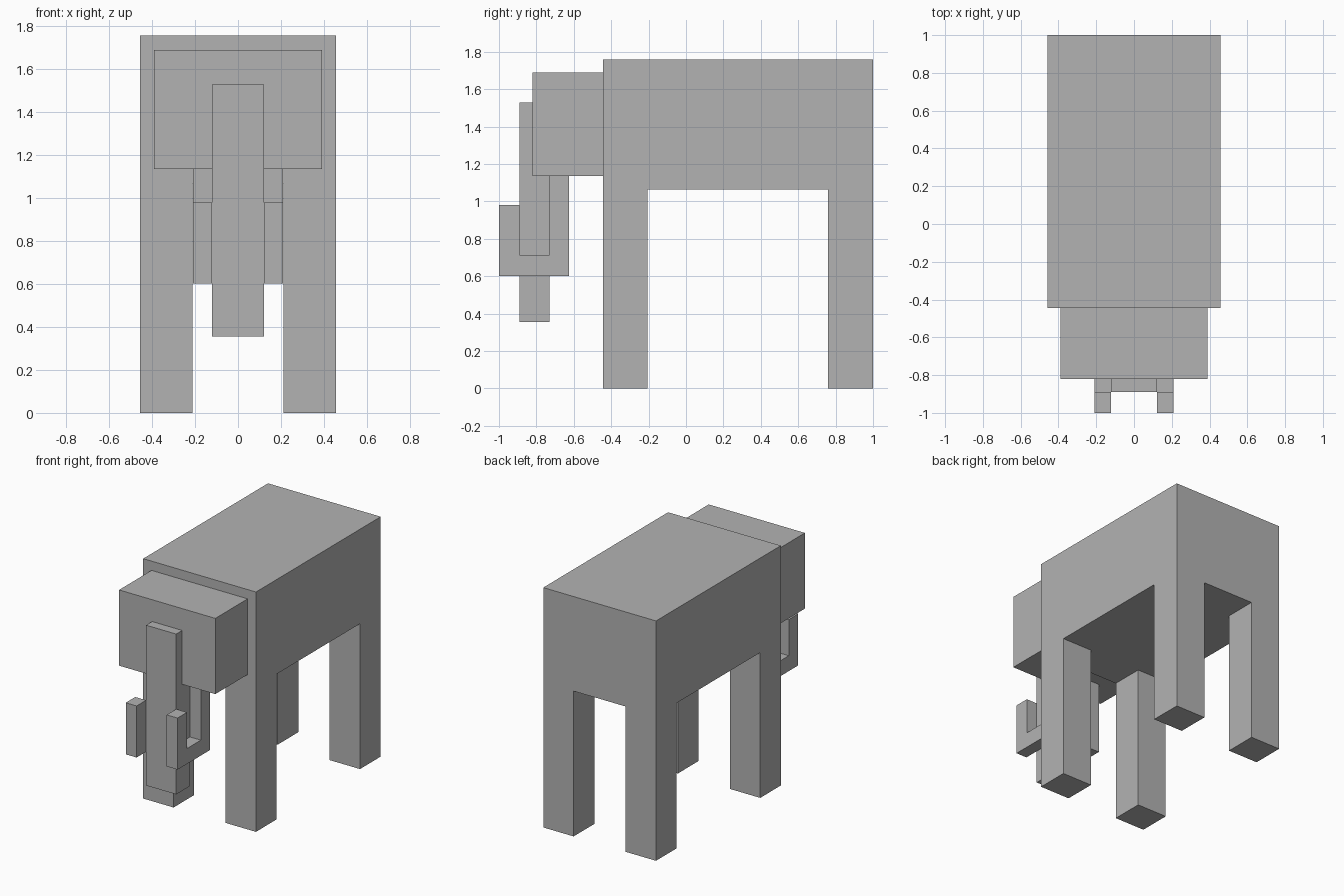
import bpy
import bmesh

if "Cube" in bpy.data.objects:
    bpy.data.objects.remove(bpy.data.objects["Cube"], do_unlink=True)

# Single grey hide material
hide = bpy.data.materials.new("grey_hide")
hide.use_nodes = True
GREY = (0.45, 0.45, 0.45, 1)
hide.diffuse_color = GREY
hide.node_tree.nodes["Principled BSDF"].inputs["Base Color"].default_value = GREY


def prism(name, profile, x0, x1):
    """Extrude a (y, z) side profile from x0 to x1."""
    bm = bmesh.new()
    face = bm.faces.new([bm.verts.new((x0, y, z)) for y, z in profile])
    side = bmesh.ops.extrude_face_region(bm, geom=[face])["geom"]
    verts = [g for g in side if isinstance(g, bmesh.types.BMVert)]
    bmesh.ops.translate(bm, verts=verts, vec=(x1 - x0, 0, 0))
    bmesh.ops.recalc_face_normals(bm, faces=bm.faces)
    mesh = bpy.data.meshes.new(name)
    bm.to_mesh(mesh)
    bm.free()
    mesh.materials.append(hide)
    obj = bpy.data.objects.new(name, mesh)
    bpy.context.collection.objects.link(obj)
    return obj


def box(name, x, y, z):
    return prism(name, [(y[0], z[0]), (y[1], z[0]), (y[1], z[1]), (y[0], z[1])], *x)


# Torso, head and hanging trunk
box("body", (-0.457, 0.457), (-0.445, 1.0), (1.065, 1.758))
box("head", (-0.39, 0.39), (-0.82, -0.43), (1.135, 1.69))
box("trunk", (-0.122, 0.122), (-0.89, -0.73), (0.355, 1.53))

# Legs and hooked tusks on each side
tusk = [(-0.625, 1.16), (-0.625, 0.602), (-1.0, 0.602), (-1.0, 0.98),
        (-0.89, 0.98), (-0.89, 0.715), (-0.73, 0.715), (-0.73, 1.16)]
for side, s in (("left", 1), ("right", -1)):
    outer, inner = sorted((s * 0.457, s * 0.211))
    box(f"front_leg_{side}", (outer, inner), (-0.445, -0.207), (0, 1.065))
    box(f"rear_leg_{side}", (outer, inner), (0.76, 1.0), (0, 1.065))
    prism(f"tusk_{side}", tusk, *sorted((s * 0.122, s * 0.21)))
